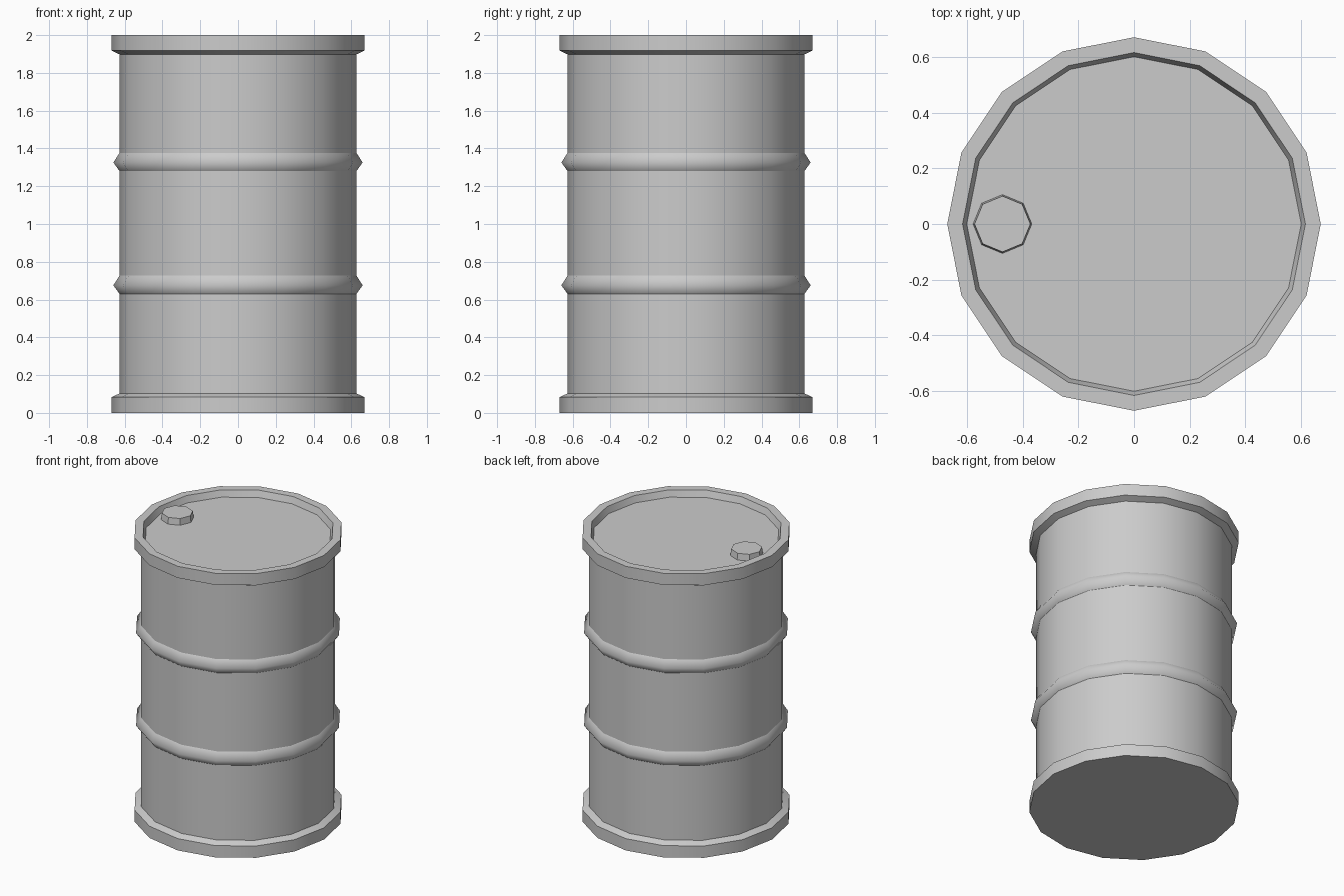
import bpy, bmesh
from math import cos, sin, tau

if "Cube" in bpy.data.objects:
    bpy.data.objects.remove(bpy.data.objects["Cube"])


def lathe(name, profile, sides, centre=(0, 0), soft_rings=()):
    """Spin an (r, z) profile; both ends are closed. Horizontal rings are sharp
    except those listed in soft_rings."""
    bm = bmesh.new()
    rings = [[bm.verts.new((centre[0] + r * cos(tau * i / sides),
                            centre[1] + r * sin(tau * i / sides), z))
              for i in range(sides)] for r, z in profile]
    for a, b in zip(rings, rings[1:]):
        for i in range(sides):
            j = (i + 1) % sides
            bm.faces.new((a[i], a[j], b[j], b[i])).smooth = True
    bm.faces.new(rings[0][::-1])
    bm.faces.new(rings[-1])
    for k, ring in enumerate(rings):
        for i in range(sides):
            edge = bm.edges.get((ring[i], ring[(i + 1) % sides]))
            edge.smooth = k in soft_rings
    bmesh.ops.recalc_face_normals(bm, faces=bm.faces)
    mesh = bpy.data.meshes.new(name)
    bm.to_mesh(mesh)
    bm.free()
    obj = bpy.data.objects.new(name, mesh)
    bpy.context.collection.objects.link(obj)
    return obj


# Drum shell: bottom rim, wall with two pressed ribs, top rim, recessed lid
R, RIM, RIB = 0.627, 0.67, 0.66
profile = [
    (RIM, 0), (RIM, 0.083), (R, 0.103),
    (R, 0.63), (RIB, 0.675), (R, 0.727),
    (R, 1.28), (RIB, 1.326), (R, 1.376),
    (R, 1.898), (RIM, 1.918), (RIM, 2.0),
    (0.615, 2.0), (0.6, 1.955),
]
lathe("drum_body", profile, 16, soft_rings=(4, 7))

# Octagonal filler cap on the lid
cap = lathe("filler_cap", [(0.106, 1.95), (0.1, 2.0)], 8, centre=(-0.472, 0))
for poly in cap.data.polygons:
    poly.use_smooth = False
